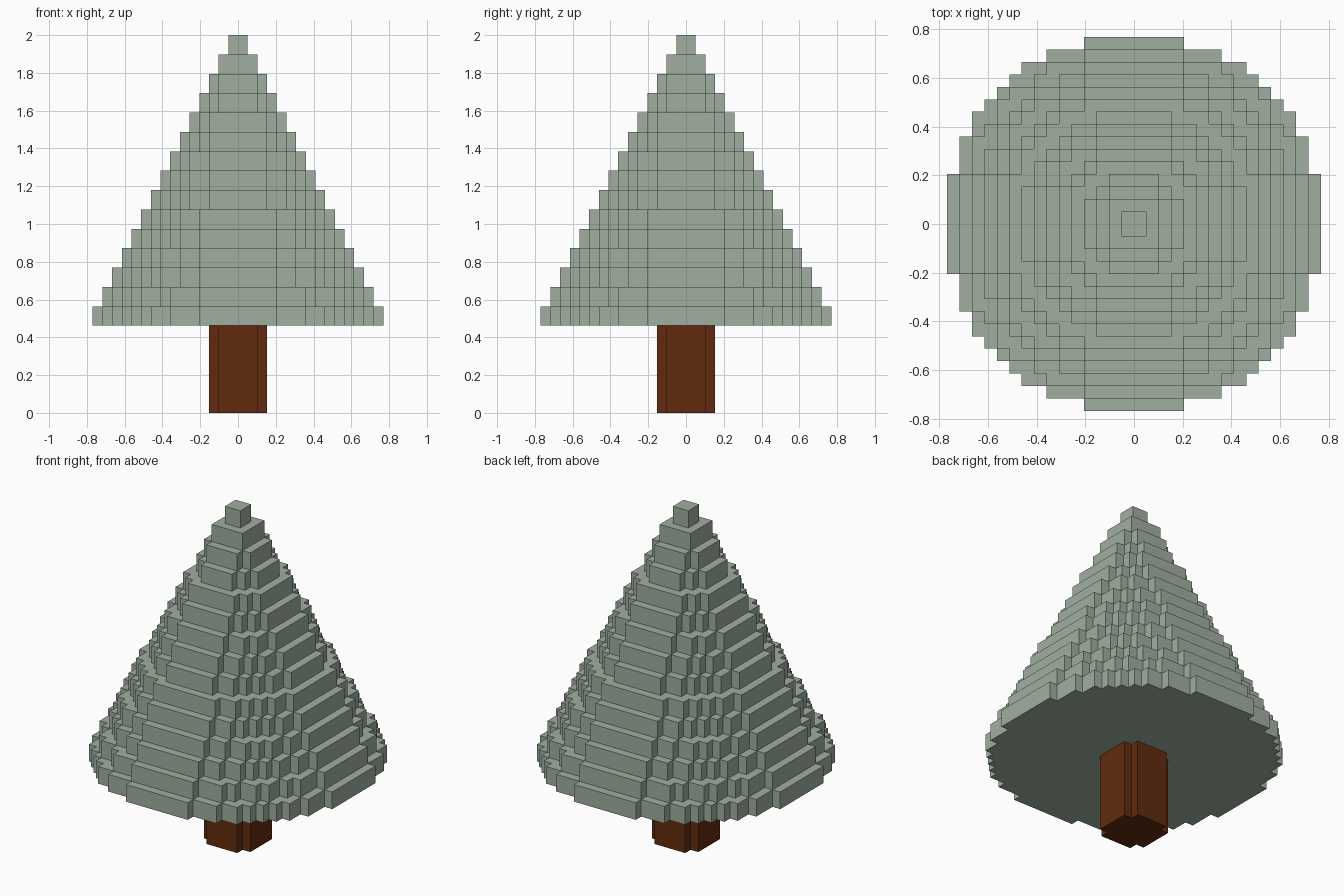
import bpy
import bmesh
import math

cube = bpy.data.objects.get("Cube")
if cube:
    bpy.data.objects.remove(cube, do_unlink=True)

U = 2 / 39          # block size: the tree is 39 blocks tall
TRUNK_BLOCKS = 9    # trunk height in blocks
TIERS = 15          # foliage tiers, two blocks tall each


def make_material(name, rgb):
    mat = bpy.data.materials.new(name)
    mat.use_nodes = True
    color = (*rgb, 1.0)
    mat.diffuse_color = color
    bsdf = mat.node_tree.nodes["Principled BSDF"]
    bsdf.inputs["Base Color"].default_value = color
    bsdf.inputs["Roughness"].default_value = 0.9
    return mat


def half_width(row, radius):
    """Blocks from the axis to the edge of a round disc, on one row."""
    reach = math.sqrt((radius + 0.165) ** 2 - (row + 0.5) ** 2)
    return min(radius, math.floor(reach + 0.5))


def disc_outline(radius):
    """Stepped outline of a block disc, counter-clockwise."""
    quarter = []
    for row in range(radius):
        w = half_width(row, radius)
        if quarter and quarter[-1][0] == w:
            quarter[-1] = (w, row + 1)
        else:
            if quarter:
                quarter.append((w, row))
            quarter.append((w, row + 1))
    # Turn the quarter outline four times around the axis
    outline = []
    for _ in range(4):
        outline += quarter
        quarter = [(-y, x) for x, y in quarter]
    return outline


def block_disc(name, radius, z0, z1, mat):
    bm = bmesh.new()
    base = bm.faces.new([bm.verts.new((x * U, y * U, z0 * U))
                         for x, y in disc_outline(radius)])
    extruded = bmesh.ops.extrude_face_region(bm, geom=[base], use_keep_orig=True)
    top = [v for v in extruded["geom"] if isinstance(v, bmesh.types.BMVert)]
    bmesh.ops.translate(bm, verts=top, vec=(0, 0, (z1 - z0) * U))
    bmesh.ops.recalc_face_normals(bm, faces=bm.faces)
    mesh = bpy.data.meshes.new(name)
    bm.to_mesh(mesh)
    bm.free()
    mesh.materials.append(mat)
    obj = bpy.data.objects.new(name, mesh)
    bpy.context.collection.objects.link(obj)
    return obj


bark = make_material("bark brown", (0.120, 0.0242, 0.004))
needles = make_material("needle green", (0.352, 0.429, 0.352))

# Trunk
block_disc("trunk", 3, 0, TRUNK_BLOCKS, bark)

# Foliage tiers, each one block narrower than the one below
for i in range(TIERS):
    z = TRUNK_BLOCKS + 2 * i
    block_disc(f"foliage_tier_{i + 1:02d}", TIERS - i, z, z + 2, needles)
